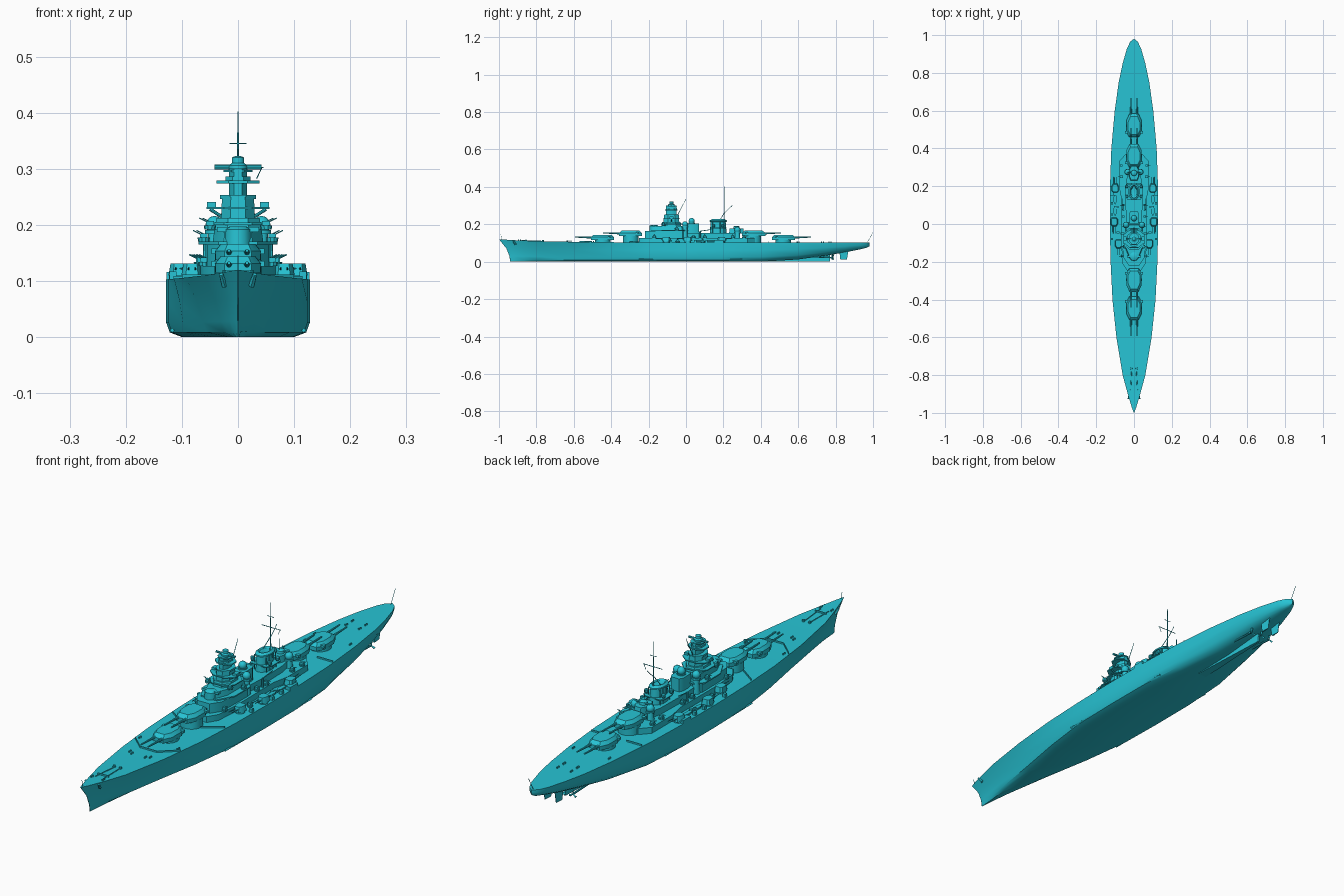
import bpy, bmesh, math
from mathutils import Vector

mat = bpy.data.materials.new("cyan_paint")
mat.diffuse_color = (0.02, 0.55, 0.66, 1)


def finish(name, bm, angle=35):
    bmesh.ops.recalc_face_normals(bm, faces=bm.faces)
    me = bpy.data.meshes.new(name)
    bm.to_mesh(me)
    bm.free()
    me.materials.append(mat)
    for p in me.polygons:
        p.use_smooth = True
    me.set_sharp_from_angle(angle=math.radians(angle))
    ob = bpy.data.objects.new(name, me)
    bpy.context.collection.objects.link(ob)
    return ob


def loft(name, rings, angle=35):
    bm = bmesh.new()
    vs = [[bm.verts.new(p) for p in r] for r in rings]
    n = len(vs[0])
    for a, b in zip(vs, vs[1:]):
        for i in range(n):
            bm.faces.new((a[i], a[(i + 1) % n], b[(i + 1) % n], b[i]))
    bm.faces.new(vs[0])
    bm.faces.new(vs[-1])
    return finish(name, bm, angle)


def prism(name, half, z0, z1, top=1.0, cx=0, cy=0):
    """Symmetric plan from its right half, extruded and optionally tapered."""
    plan = half + [(-x, y) for x, y in reversed(half)]
    my = sum(y for _, y in half) / len(half)
    return loft(name, [[(cx + x * s, cy + my + (y - my) * s, z) for x, y in plan]
                       for z, s in ((z0, 1), (z1, top))])


def box(name, x, y, z, sx, sy, sz):
    return prism(name, [(sx / 2, -sy / 2), (sx / 2, sy / 2)], z, z + sz, 1, x, y)


def lathe(name, x, y, prof, n=16, oval=1.0):
    return loft(name, [[(x + r * math.cos(2 * math.pi * i / n), y + r * oval * math.sin(2 * math.pi * i / n), z)
                        for i in range(n)] for r, z in prof])


def rod(name, a, b, r0, r1=None, n=8):
    a, b = Vector(a), Vector(b)
    q = (b - a).to_track_quat('Z', 'Y')
    return loft(name, [[p + q @ Vector((r * math.cos(2 * math.pi * i / n), r * math.sin(2 * math.pi * i / n), 0))
                        for i in range(n)] for p, r in ((a, r0), (b, r1 or r0))])


def dome(name, x, y, z, r):
    lathe(name, x, y, [(max(r * math.cos(t), .0005), z + r * math.sin(t))
                       for t in (math.radians(d) for d in (-60, -30, 0, 30, 60, 88))], 12)


# Hull stations: y, half beam, deck z, keel z, fullness
stations = [(-1, .001, .12, 0, 0), (-.97, .012, .118, 0, 0), (-.9, .033, .114, 0, 0),
            (-.8, .06, .11, 0, .1), (-.6, .093, .106, 0, .4), (-.4, .114, .104, 0, .75),
            (-.2, .124, .103, 0, 1), (0, .128, .103, 0, 1), (.2, .127, .103, 0, 1),
            (.4, .12, .103, 0, .85), (.6, .102, .103, .012, .45), (.75, .081, .103, .033, .2),
            (.85, .06, .103, .05, .1), (.93, .037, .103, .066, 0), (.965, .02, .103, .074, 0),
            (.98, .001, .103, .082, 0)]
FULL = [1, 1, 1, .95, .78]
BOW = [1, .64, .45, .38, .2]
STERN = [1, .97, .8, .55, .3]
LEVEL = [1, .6, .25, .08, 0]
STEM = [0, .65, .93, 1, 1]
rings = []
for y, w, zd, zk, k in stations:
    rake = .06 * max(0, (-.75 - y) / .25)
    fine = BOW if y < 0 else STERN
    side = [(w * (f * k + g * (1 - k)), y + rake * s, zk + (zd - zk) * l)
            for f, g, l, s in zip(FULL, fine, LEVEL, STEM)]
    rings.append(side + [(-x, yy, z) for x, yy, z in reversed(side)])
loft("hull", rings, 40)


def deck_z(y):
    for a, b in zip(stations, stations[1:]):
        if a[0] <= y <= b[0]:
            return a[2] + (b[2] - a[2]) * (y - a[0]) / (b[0] - a[0])
    return .103


# Skeg, rudders, propellers, bilge keels
prism("skeg", [(.02, .42), (.012, .6), (.004, .77)], 0, .045)
for s in (-1, 1):
    loft("rudder", [[(s * .025 + dx, y, z) for dx, y in ((-.004, a), (.004, a), (.001, b), (-.001, b))]
                    for z, a, b in ((.012, .825, .86), (.056, .82, .868))])
    rod("propeller_shaft", (s * .045, .6, .03), (s * .045, .78, .022), .004)
    rod("bilge_keel", (s * .117, -.25, .012), (s * .117, .3, .012), .004, n=4)
for x, y in ((-.045, .78), (.045, .78), (0, .785)):
    for i in range(3):
        a = i * 2 * math.pi / 3 + math.pi / 2
        rod("propeller_blade", (x, y, .022), (x + .016 * math.cos(a), y + .003, .022 + .016 * math.sin(a)), .002, .005, 4)


# Main gun turrets: centre y, direction of fire, house base
def turret(y, d, z):
    lathe("barbette", 0, y, [(.042, .1), (.042, z)], 24)
    half = [(.024, .064 * d), (.04, .03 * d), (.041, -.03 * d), (.026, -.06 * d)]
    prism("turret_house", half, z, z + .016, 1, 0, y)
    prism("turret_roof", half, z + .016, z + .029, .76, 0, y)
    box("turret_rangefinder", 0, y - .035 * d, z + .011, .094, .014, .01)
    for x in (-.016, .016):
        rod("gun_sleeve", (x, y + .05 * d, z + .014), (x, y + .09 * d, z + .015), .0055, .0045)
        rod("gun_barrel", (x, y + .09 * d, z + .015), (x, y + .148 * d, z + .017), .004, .003)


for y, d, z in ((-.445, -1, .115), (-.295, -1, .137), (.36, 1, .137), (.52, 1, .115)):
    turret(y, d, z)

# Stepped deckhouses
prism("main_deckhouse", [(.035, -.25), (.06, -.21), (.068, -.1), (.066, .13), (.08, .2), (.08, .33), (.045, .37)], .1, .127)
prism("fore_deckhouse", [(.028, -.22), (.055, -.18), (.058, -.02), (.04, .0)], .127, .165)
prism("mid_deckhouse", [(.04, 0), (.045, .1), (.042, .22), (.03, .29)], .127, .153)
prism("bridge_wing_deck", [(.035, -.185), (.07, -.12), (.07, -.02), (.04, .01)], .165, .17)
prism("bridge_house", [(.025, -.18), (.045, -.13), (.045, -.02), (.03, 0)], .17, .192, .93)

# Conning tower
lathe("conning_tower", 0, -.172, [(.024, .165), (.023, .192), (.015, .197)], 12)
box("conning_rangefinder", 0, -.172, .187, .075, .012, .009)

# Forward tower: blocks, platforms, rangefinders
TY = -.078
octo = [(.45, -1), (1, -.45), (1, .45), (.45, 1)]


def tier(name, rx, ry, z0, z1, top=1.0):
    prism(name, [(x * rx, y * ry) for x, y in octo], z0, z1, top, 0, TY)


tier("tower_base", .042, .053, .19, .212, .92)
tier("tower_lower_platform", .056, .056, .2, .204)
tier("tower_middle", .03, .042, .212, .25, .95)
tier("tower_bridge_platform", .056, .046, .228, .232)
tier("tower_upper_platform", .032, .038, .246, .253)
tier("tower_column", .016, .028, .25, .3)
tier("tower_lookout", .038, .033, .274, .279)
tier("tower_lookout_rail", .022, .03, .279, .286)
tier("tower_top_platform", .026, .03, .294, .298)
lathe("tower_cupola", 0, TY, [(.017, .298), (.017, .306), (.011, .31), (.011, .32), (.004, .323)], 12)
rod("tower_rangefinder", (-.042, TY, .303), (.042, TY, .303), .0045)
rod("fore_mast", (0, -.045, .25), (0, 0, .335), .0018, .001, 6)
for s in (-1, 1):
    rod("tower_wing_support", (s * .025, TY, .212), (s * .05, TY, .228), .003)
    box("bridge_lookout", s * .047, TY, .232, .016, .022, .009)

# Anti-aircraft directors on pedestals
for x, y, z in ((-.042, -.005, .2), (.042, -.005, .2), (0, .03, .218), (-.034, .275, .17), (.034, .275, .17)):
    lathe("director_pedestal", x, y, [(.015, .127), (.011, z - .01)], 12)
    lathe("director_ring", x, y, [(.017, z - .016), (.017, z - .009)], 12)
    dome("director_dome", x, y, z, .016)
prism("director_house", [(.022, .0), (.026, .02), (.026, .055), (.018, .07)], .15, .205)

# Funnel with cap, side pipes and searchlight platforms
FY = .172
lathe("funnel", 0, FY, [(.029, .15), (.026, .213), (.03, .214), (.03, .22), (.022, .227), (.017, .222)], 20, 1.55)
prism("funnel_platform", [(.035, -.045), (.047, -.02), (.047, .03), (.035, .045)], .178, .182, 1, 0, FY)
for s in (-1, 1):
    for dy in (-.03, -.01, .01, .03):
        rod("funnel_pipe", (s * .027, FY + dy, .15), (s * .025, FY + dy, .212), .002, n=6)
    for dy in (-.025, .025):
        lathe("searchlight", s * .038, FY + dy, [(.004, .182), (.008, .187), (.008, .197), (.005, .2)], 10)

# Main mast with yards, gaff and struts
MY = .207
rod("main_mast", (0, MY, .2), (0, MY, .402), .0028, .001, 6)
rod("mast_yard", (-.04, MY, .302), (.045, MY, .302), .0013, n=6)
rod("mast_upper_yard", (-.015, MY, .345), (.015, MY, .345), .001, n=6)
rod("mast_gaff", (0, MY, .262), (0, MY + .04, .3), .0013, n=6)
rod("yard_stay", (.043, MY, .303), (.033, MY, .282), .001, n=6)
for s in (-1, 1):
    rod("mast_strut", (s * .018, MY - .03, .215), (0, MY, .265), .0015, n=6)

# Aft control position
prism("aft_control", [(.018, .23), (.026, .25), (.026, .29), (.015, .31)], .15, .178, .9)
lathe("aft_control_cupola", 0, .27, [(.016, .178), (.015, .188), (.008, .192)], 12)
rod("aft_rangefinder", (-.034, .275, .185), (.034, .275, .185), .004)
rod("aft_pole", (0, .262, .19), (0, .262, .235), .0015, n=6)

# Secondary turrets, light guns, boats, cranes on both sides
for s in (-1, 1):
    for x, y, d in ((.082, -.105, -1), (.105, .01, -1), (.1, .19, 1)):
        lathe("secondary_barbette", s * x, y, [(.018, .1), (.018, .112)], 12)
        prism("secondary_turret", [(.011, .024 * d), (.019, .01 * d), (.019, -.016 * d), (.012, -.024 * d)],
              .11, .131, .8, s * x, y)
        for dx in (-.006, .006):
            rod("secondary_barrel", (s * x + dx, y + .02 * d, .121), (s * x + dx, y + .06 * d, .124), .002, .0014, 6)
    for x, y, z in ((.06, -.17, .127), (.061, -.05, .17), (.056, .04, .127), (.056, .1, .127),
                    (.066, .25, .127), (.068, .31, .127), (.05, -.12, .192), (.085, -.045, .103), (.09, .09, .103)):
        lathe("light_gun_tub", s * x, y, [(.01, z), (.011, z + .007)], 10)
        box("light_gun_shield", s * x, y, z + .005, .014, .012, .01)
        for dx in (-.003, .003):
            rod("light_gun_barrel", (s * x + dx, y, z + .012), (s * x + dx + s * .016, y, z + .02), .0011, n=5)
    for y in (.07, .13):
        loft("boat", [[(s * .1 + sx * w, y + dy, z) for sx, z in ((-1, .116), (-.5, .106), (.5, .106), (1, .116))]
                      for dy, w in ((-.027, .001), (-.012, .008), (.012, .008), (.024, .005))])
    lathe("crane_post", s * .058, .075, [(.005, .127), (.004, .165)], 8)
    rod("crane_jib", (s * .058, .075, .163), (s * .06, .135, .172), .0025, .0015, 6)
    box("side_sponson", s * .117, .175, .1, .02, .05, .016)
    for y in (-.08, .05, .11):
        box("deck_locker", s * .116, y, .1, .012, .012, .017)

    # Bollards, vents, breakwaters, anchors, chains
    for x, y in ((.03, -.63), (.045, -.62), (.025, -.89), (.03, .73), (.03, .77), (.08, .6), (.085, -.5)):
        for dy in (-.005, .005):
            lathe("bollard", s * x, y + dy, [(.003, deck_z(y) - .002), (.003, deck_z(y) + .006)], 8)
    for a, b in (((.1, -.51), (.037, -.568)), ((.037, -.568), (0, -.568)), ((.115, -.25), (.045, -.3)),
                 ((.112, .44), (.045, .44)), ((.025, -.855), (0, -.855))):
        z = deck_z(a[1])
        loft("breakwater", [[(s * p[0], p[1] + dy, z + dz) for dy, dz in
                             ((-.002, -.003), (.002, -.003), (.002, .006), (-.002, .006))] for p in (a, b)])
    rod("anchor_chain", (s * .012, -.77, .11), (s * .018, -.88, .114), .002, n=6)
    lathe("capstan", s * .014, -.765, [(.006, .105), (.005, .117)], 10)
    rod("anchor", (s * .03, -.925, .112), (s * .024, -.91, .092), .004, .006, 6)

# Flagstaffs at the ends
rod("bow_staff", (0, -.985, .118), (0, -.99, .145), .001, n=6)
rod("stern_staff", (0, .968, .1), (0, .999, .155), .001, n=6)
